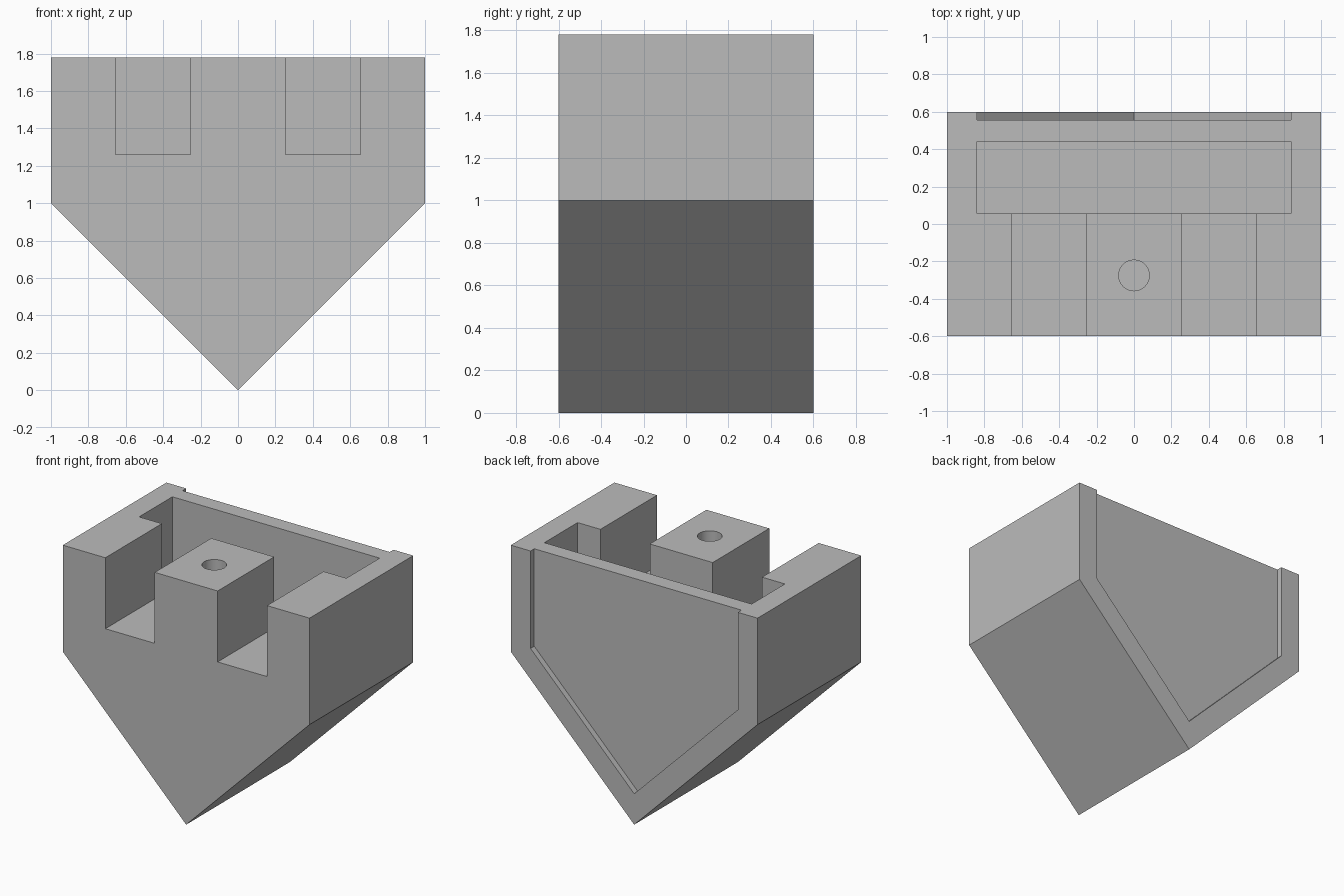
import bpy
import math

if "Cube" in bpy.data.objects:
    bpy.data.objects.remove(bpy.data.objects["Cube"], do_unlink=True)

grey = bpy.data.materials.new("plain grey")
grey.use_nodes = True
COLOUR = (0.5, 0.5, 0.5, 1)
grey.diffuse_color = COLOUR
grey.node_tree.nodes["Principled BSDF"].inputs["Base Color"].default_value = COLOUR

TOP, HALF_DEPTH, WALL = 1.78, 0.6, 0.16
OVER = 0.2  # how far cutters poke out of the body


def prism(name, profile, y0, y1):
    """Extrude an XZ profile from y0 to y1."""
    n = len(profile)
    verts = [(x, y, z) for y in (y0, y1) for x, z in profile]
    faces = [tuple(range(n)), tuple(reversed(range(n, 2 * n)))]
    faces += [(i, i + n, (i + 1) % n + n, (i + 1) % n) for i in range(n)]
    mesh = bpy.data.meshes.new(name)
    mesh.from_pydata(verts, [], faces)
    mesh.materials.append(grey)
    obj = bpy.data.objects.new(name, mesh)
    bpy.context.collection.objects.link(obj)
    return obj


def shield(inset, top):
    """Square shoulders over a right-angled point, inset evenly."""
    w = 1 - inset
    shoulder = 1 + inset * math.tan(math.pi / 8)
    return [(0, inset * math.sqrt(2)), (w, shoulder), (w, top), (-w, top), (-w, shoulder)]


def box(name, x0, x1, y0, y1, z0):
    return prism(name, [(x0, z0), (x1, z0), (x1, TOP + OVER), (x0, TOP + OVER)], y0, y1)


def cut(target, cutter):
    bpy.context.view_layer.objects.active = target
    mod = target.modifiers.new(cutter.name, "BOOLEAN")
    mod.operation = "DIFFERENCE"
    mod.solver = "EXACT"
    mod.object = cutter
    bpy.ops.object.modifier_apply(modifier=mod.name)
    bpy.data.objects.remove(cutter, do_unlink=True)


# Pointed block
body = prism("pointed_block", shield(0, TOP), -HALF_DEPTH, HALF_DEPTH)

# Wide pocket behind the centre post
cut(body, box("pocket", WALL - 1, 1 - WALL, 0.055, 0.44, 1.06))

# Front slots on both sides of the post
for side in (-1, 1):
    x0, x1 = sorted((side * 0.255, side * 0.655))
    cut(body, box("front_slot", x0, x1, -HALF_DEPTH - OVER, 0.2, 1.26))

# Shallow panel recess in the back, open at the top
cut(body, prism("back_recess", shield(WALL, TOP + OVER), 0.557, HALF_DEPTH + OVER))

# Blind hole in the post
bpy.ops.mesh.primitive_cylinder_add(vertices=48, radius=0.082, depth=1, location=(0, -0.275, 1.26 + 0.5))
hole = bpy.context.object
hole.name = "post_hole"
hole.data.materials.append(grey)
cut(body, hole)

# Smooth the hole, keep the block edges sharp
bpy.ops.object.select_all(action="DESELECT")
body.select_set(True)
bpy.context.view_layer.objects.active = body
bpy.ops.object.shade_smooth_by_angle(angle=math.radians(20))
